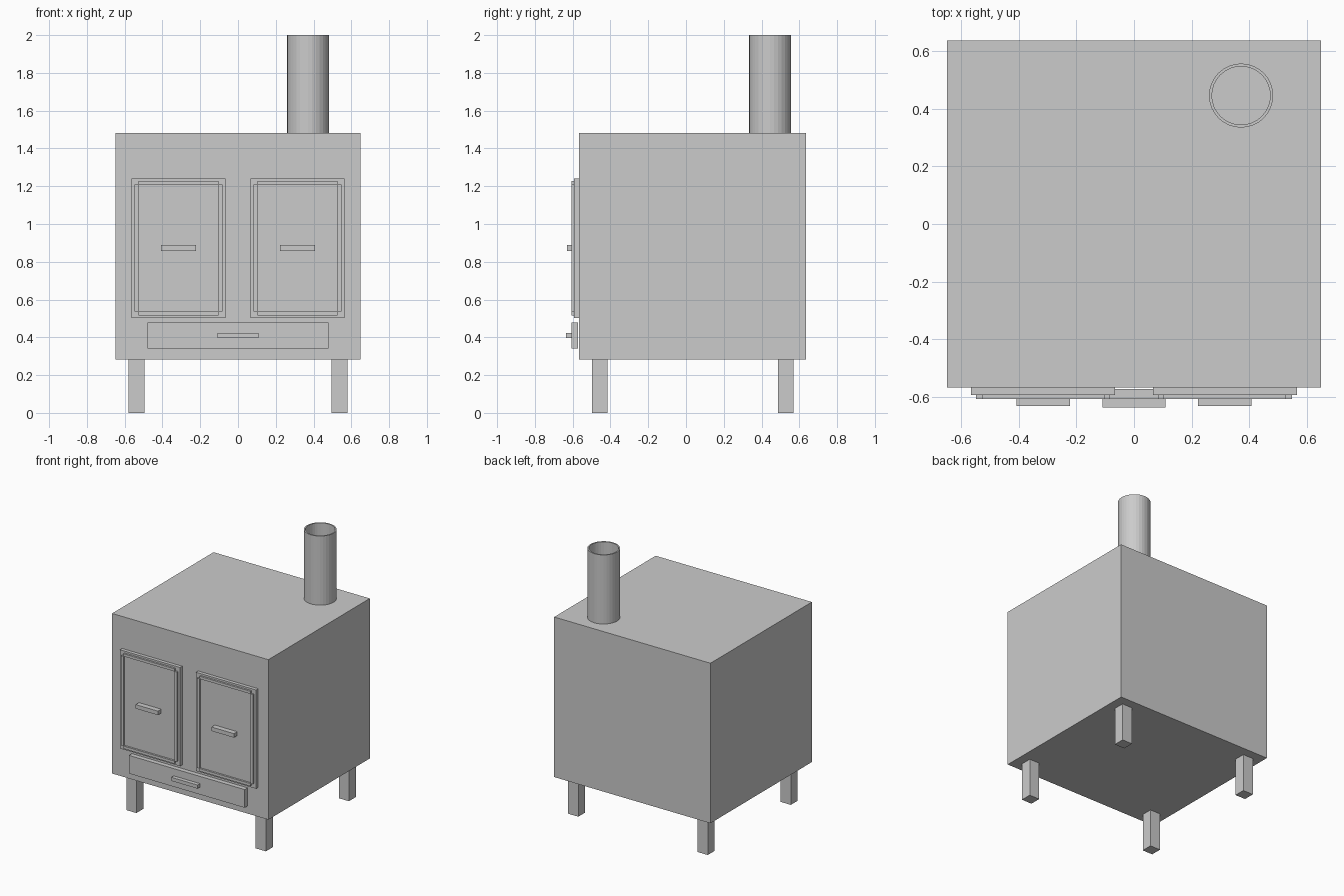
import bpy
import bmesh
from mathutils import Matrix, Vector

cube = bpy.data.objects.get("Cube")
if cube:
    bpy.data.objects.remove(cube, do_unlink=True)

GREY = (0.6, 0.6, 0.6, 1.0)
metal = bpy.data.materials.new("grey_metal")
metal.use_nodes = True
metal.diffuse_color = GREY
metal.node_tree.nodes["Principled BSDF"].inputs["Base Color"].default_value = GREY


def finish(name, bm):
    bmesh.ops.recalc_face_normals(bm, faces=bm.faces)
    mesh = bpy.data.meshes.new(name)
    bm.to_mesh(mesh)
    bm.free()
    mesh.materials.append(metal)
    obj = bpy.data.objects.new(name, mesh)
    bpy.context.collection.objects.link(obj)
    return obj


def add_box(bm, x, y, z):
    """Box from (min, max) pairs on each axis."""
    low, high = (Vector(c) for c in zip(x, y, z))
    matrix = Matrix.Translation((low + high) / 2) @ Matrix.Diagonal((*(high - low), 1))
    bmesh.ops.create_cube(bm, size=1, matrix=matrix)


def box(name, x, y, z):
    bm = bmesh.new()
    add_box(bm, x, y, z)
    return finish(name, bm)


def span(centre, width):
    return centre - width / 2, centre + width / 2


# Firebox body
FRONT, BOTTOM, TOP = -0.566, 0.282, 1.482
box("body", (-0.648, 0.648), (FRONT, 0.636), (BOTTOM, TOP))

# Four square legs
for end, y in (("front", -0.456), ("back", 0.528)):
    for side, x in (("right", -0.537), ("left", 0.537)):
        box(f"{end}_{side}_leg", span(x, 0.084), span(y, 0.082), (0, BOTTOM))

# Two doors, each with a raised trim of four bars and a handle
for side, x in (("right", -0.315), ("left", 0.315)):
    plate_y = -0.592
    box(f"{side}_door", span(x, 0.498), (plate_y, FRONT), (0.502, 1.242))
    bm = bmesh.new()
    trim_y, bar = (-0.606, plate_y), 0.02
    inner_x, inner_z = span(x, 0.424), (0.536, 1.208)
    for edge in (inner_x[0] - bar, inner_x[1]):
        add_box(bm, (edge, edge + bar), trim_y, inner_z)
    for edge in (inner_z[0] - bar, inner_z[1]):
        add_box(bm, inner_x, trim_y, (edge, edge + bar))
    finish(f"{side}_door_trim", bm)
    box(f"{side}_door_handle", span(x, 0.185), (-0.631, plate_y), (0.858, 0.888))

# Ash drawer and its handle
box("ash_drawer", (-0.48, 0.48), (-0.606, -0.571), (0.342, 0.478))
box("ash_drawer_handle", (-0.109, 0.109), (-0.635, -0.606), (0.397, 0.424))

# Open chimney pipe, spun from a thin wall profile
bm = bmesh.new()
profile = [(0.111, TOP), (0.111, 2.0), (0.101, 2.0), (0.101, TOP)]
axis = Vector((0.371, 0.445, 0))
verts = [bm.verts.new(axis + Vector((r, 0, z))) for r, z in profile]
edges = [bm.edges.new(pair) for pair in zip(verts, verts[1:])]
bmesh.ops.spin(bm, geom=verts + edges, cent=axis, axis=(0, 0, 1),
               angle=6.283185307, steps=32, use_merge=True)
bmesh.ops.remove_doubles(bm, verts=bm.verts, dist=0.0001)
finish("chimney_pipe", bm)
